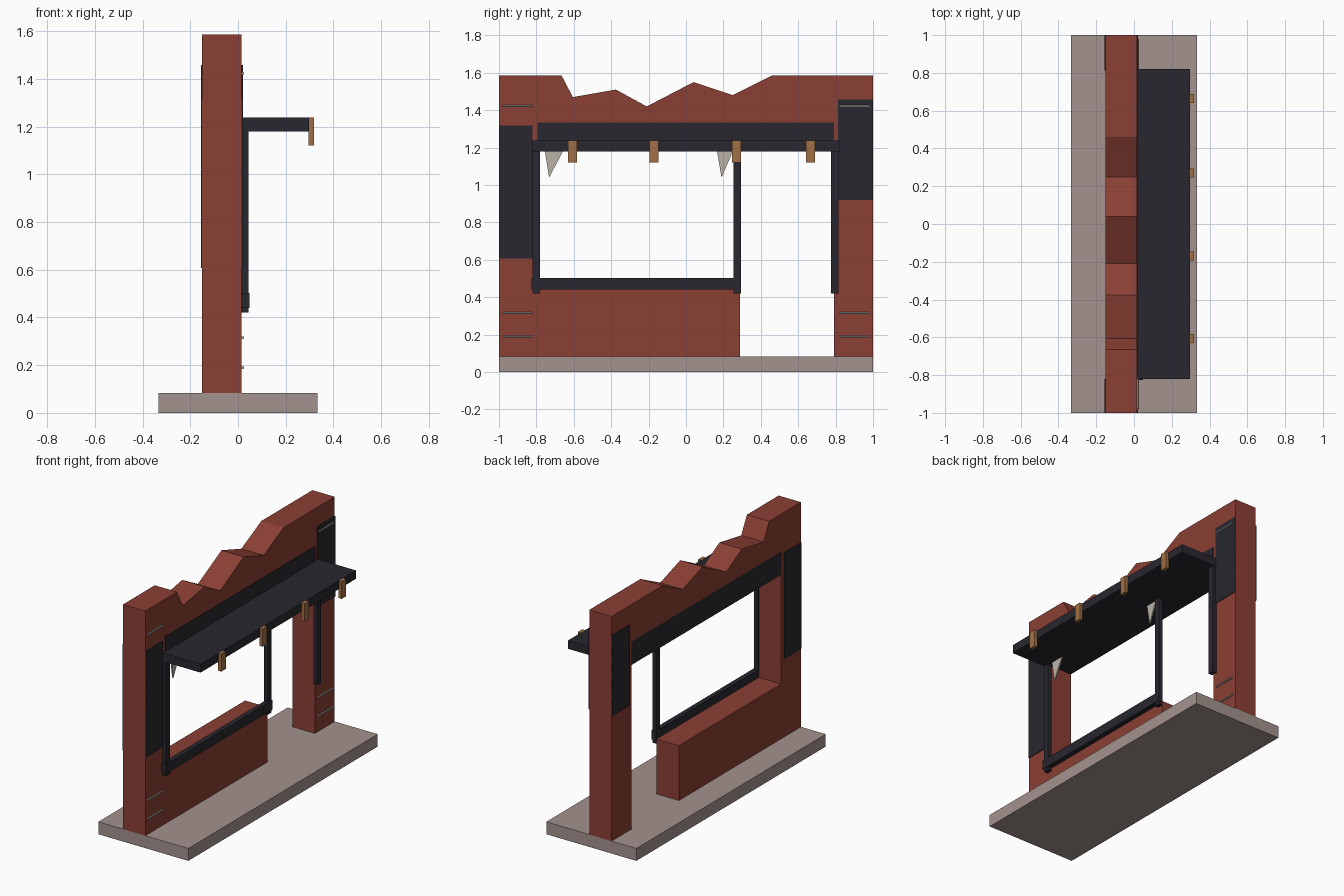
import bpy, bmesh
from math import pi

if "Cube" in bpy.data.objects:
    bpy.data.objects.remove(bpy.data.objects["Cube"])


def material(name, r, g, b):
    m = bpy.data.materials.new(name)
    m.diffuse_color = (r, g, b, 1)
    m.use_nodes = True
    m.node_tree.nodes["Principled BSDF"].inputs["Base Color"].default_value = m.diffuse_color
    return m


BRICK = material("brick_red", 0.26, 0.05, 0.035)
DARK = material("charcoal", 0.022, 0.02, 0.028)
STONE = material("pale_stone", 0.37, 0.29, 0.27)
WOOD = material("wood", 0.36, 0.16, 0.06)
STEEL = material("steel", 0.40, 0.38, 0.37)
GLASS = material("dusty_glass", 0.50, 0.45, 0.40)


def finish(name, bm, mat):
    bmesh.ops.recalc_face_normals(bm, faces=bm.faces[:])
    me = bpy.data.meshes.new(name)
    bm.to_mesh(me)
    bm.free()
    me.materials.append(mat)
    ob = bpy.data.objects.new(name, me)
    bpy.context.collection.objects.link(ob)
    return ob


def box(name, x, y, z, mat):
    bm = bmesh.new()
    bmesh.ops.create_cube(bm, size=1)
    for v in bm.verts:
        v.co = [lo + (c + 0.5) * (hi - lo) for c, (lo, hi) in zip(v.co, (x, y, z))]
    return finish(name, bm, mat)


def slab(name, outline, x0, x1, mat):
    """Extrude a y-z outline along x."""
    bm = bmesh.new()
    face = bm.faces.new([bm.verts.new((x0, y, z)) for y, z in outline])
    ext = bmesh.ops.extrude_face_region(bm, geom=[face])
    moved = [g for g in ext["geom"] if isinstance(g, bmesh.types.BMVert)]
    bmesh.ops.translate(bm, verts=moved, vec=(x1 - x0, 0, 0))
    return finish(name, bm, mat)


BACK, FRONT = -0.15, 0.015

# Ground slab
box("base_slab", (-0.333, 0.333), (-1, 1), (0, 0.083), STONE)

# Ruined wall with window, doorway and broken top edge
slab("broken_wall", [
    (-1, 0.083), (0.29, 0.083), (0.29, 0.45), (-0.79, 0.45), (-0.79, 1.335),
    (0.79, 1.335), (0.79, 0.083), (1, 0.083), (1, 1.585), (0.46, 1.585),
    (0.25, 1.48), (0.04, 1.55), (-0.21, 1.42), (-0.375, 1.51),
    (-0.605, 1.47), (-0.665, 1.585), (-1, 1.585)], BACK, FRONT, BRICK)

# Lintel beam and awning
box("lintel", (BACK, 0.02), (-0.793, 0.79), (1.18, 1.335), DARK)
box("awning", (FRONT, 0.297), (-0.82, 0.82), (1.18, 1.237), DARK)

# Wooden blocks on the awning edge
for i, y in enumerate((-0.607, -0.17, 0.27, 0.665)):
    box(f"awning_block_{i + 1}", (0.295, 0.318), (y - 0.024, y + 0.024), (1.12, 1.237), WOOD)

# Window and door frame
for name, y in (("left", -0.8), ("middle", 0.273), ("right", 0.795)):
    box(f"{name}_frame_post", (FRONT, 0.043), (y - 0.02, y + 0.02), (0.42, 1.19), DARK)
box("window_sill", (FRONT, 0.048), (-0.827, 0.295), (0.44, 0.503), DARK)

# Dark panels on both faces of the piers
for side, x in (("front", (FRONT - 0.005, 0.02)), ("back", (-0.155, BACK + 0.005))):
    box(f"left_panel_{side}", x, (-1, -0.82), (0.608, 1.317), DARK)
    box(f"right_panel_{side}", x, (0.812, 1), (0.92, 1.458), DARK)

# Steel rods across the piers
for side, s in (("left", -1), ("right", 1)):
    for i, z in enumerate((0.19, 0.315, 1.422)):
        bpy.ops.mesh.primitive_cylinder_add(
            vertices=8, radius=0.006, depth=0.16,
            location=(0.02, s * 0.9, z), rotation=(pi / 2, 0, 0))
        rod = bpy.context.object
        rod.name = f"{side}_rod_{i + 1}"
        rod.data.materials.append(STEEL)

# Broken glass shards hanging from the frame
for i, pts in enumerate((
        [(-0.755, 1.185), (-0.655, 1.185), (-0.732, 1.04)],
        [(0.165, 1.185), (0.253, 1.185), (0.19, 1.04)])):
    slab(f"glass_shard_{i + 1}", pts, 0.026, 0.034, GLASS)
